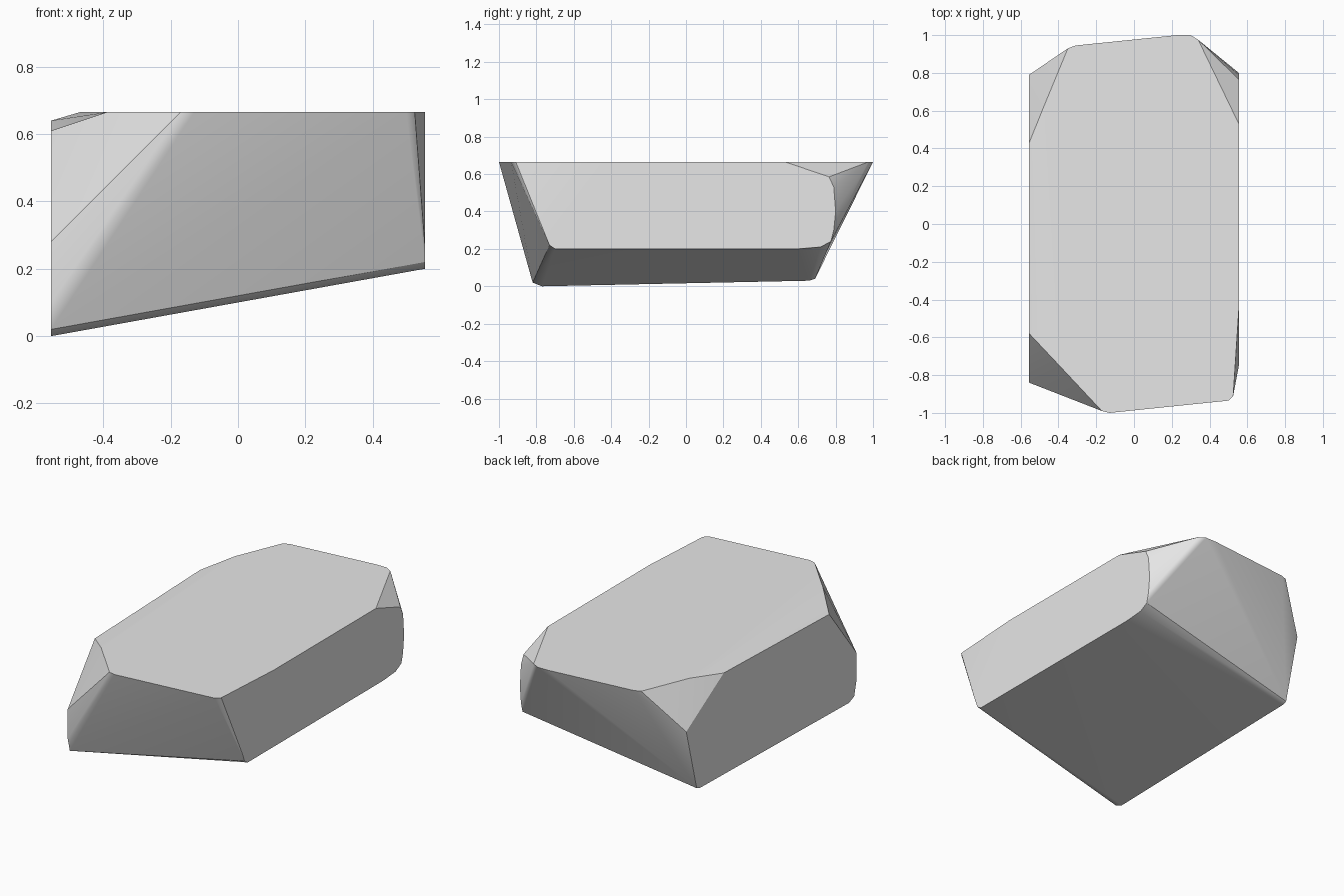
import bpy, bmesh
from math import radians

cube = bpy.data.objects.get("Cube")
if cube:
    bpy.data.objects.remove(cube, do_unlink=True)

HALF_WIDTH = 0.555
TOP = 0.665

# Flat top outline (x, y)
top_outline = [
    (-0.17, -0.99), (-0.13, -1.0), (0.5, -0.935), (0.525, -0.91),
    (HALF_WIDTH, -0.45), (HALF_WIDTH, 0.53), (0.34, 0.975), (0.3, 1.0),
    (0.23, 1.0), (-0.31, 0.945), (-0.35, 0.93), (-0.47, 0.64), (-0.39, -0.755),
]

# Flat side outlines (y, z)
left_side = [
    (-0.58, 0.61), (0.43, 0.64), (0.79, 0.42), (0.69, 0.04), (0.66, 0.03),
    (-0.77, 0.0), (-0.82, 0.02), (-0.84, 0.1), (-0.84, 0.28),
]
right_side = [
    (-0.75, 0.27), (-0.73, 0.22), (-0.7, 0.2), (0.6, 0.2), (0.72, 0.21),
    (0.775, 0.24), (0.79, 0.3), (0.8, 0.4), (0.79, 0.53), (0.765, 0.585),
]

points = [(x, y, TOP) for x, y in top_outline]
points += [(-HALF_WIDTH, y, z) for y, z in left_side]
points += [(HALF_WIDTH, y, z) for y, z in right_side]

# Stone body: convex shell around the three flat outlines
bm = bmesh.new()
for p in points:
    bm.verts.new(p)
bmesh.ops.convex_hull(bm, input=bm.verts[:])
bmesh.ops.dissolve_limit(bm, angle_limit=radians(1), verts=bm.verts[:], edges=bm.edges[:])
bmesh.ops.recalc_face_normals(bm, faces=bm.faces[:])
mesh = bpy.data.meshes.new("stone_block")
bm.to_mesh(mesh)
bm.free()
stone = bpy.data.objects.new("stone_block", mesh)
bpy.context.collection.objects.link(stone)

# Grey stone colour
grey = bpy.data.materials.new("light_grey_stone")
grey.use_nodes = True
grey.diffuse_color = (0.8, 0.8, 0.8, 1)
grey.node_tree.nodes["Principled BSDF"].inputs["Base Color"].default_value = (0.8, 0.8, 0.8, 1)
mesh.materials.append(grey)

# Soft shading over the rounded corners, sharp main edges
bpy.ops.object.select_all(action="DESELECT")
stone.select_set(True)
bpy.context.view_layer.objects.active = stone
bpy.ops.object.shade_smooth_by_angle(angle=radians(32))
weighted = stone.modifiers.new("weighted_normals", "WEIGHTED_NORMAL")
weighted.keep_sharp = True
